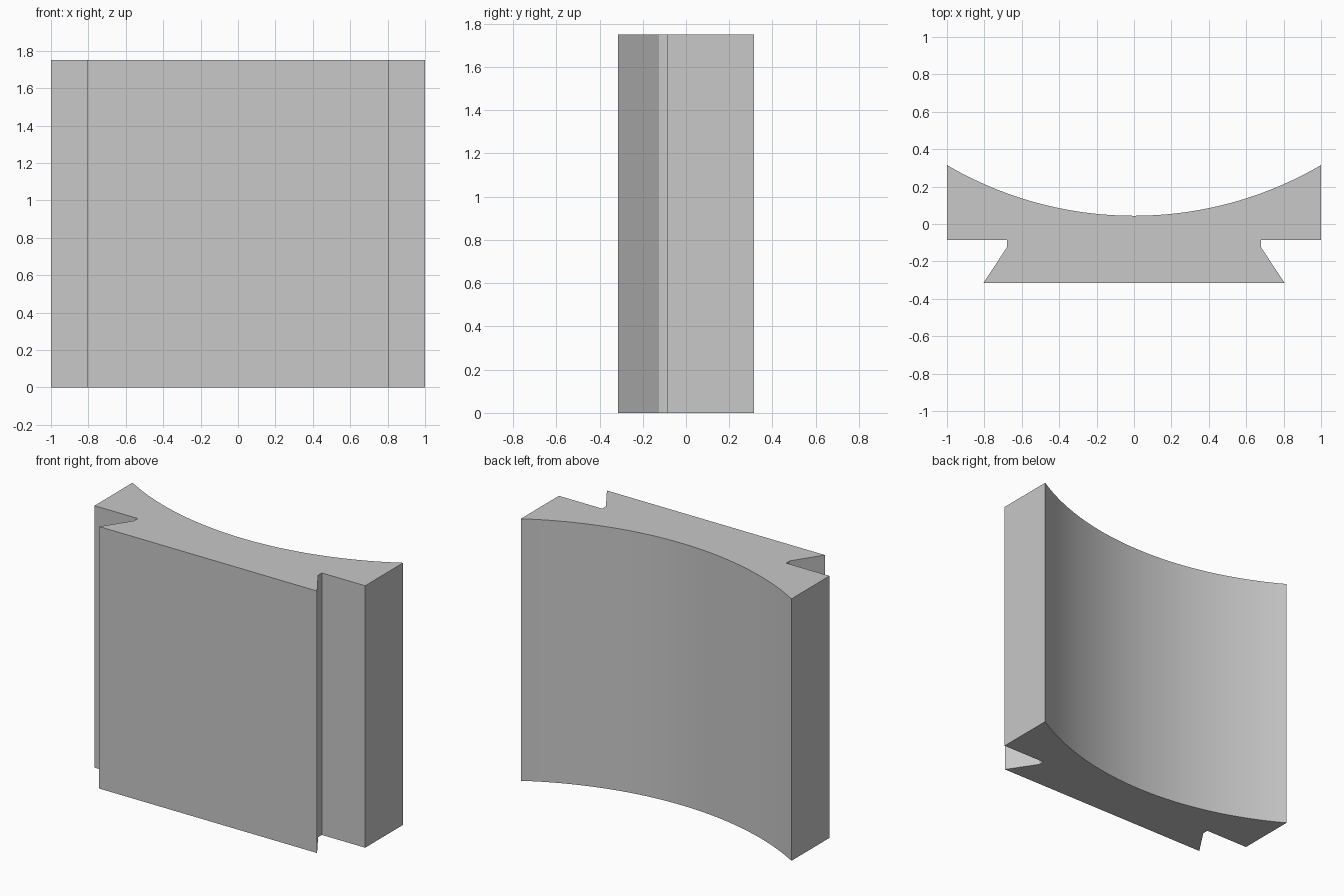
import bpy
import bmesh
import math

cube = bpy.data.objects.get("Cube")
if cube:
    bpy.data.objects.remove(cube, do_unlink=True)

HEIGHT = 1.75
HALF_WIDTH = 1.0
BACK_Y = 0.315      # tips of the concave back
HOLLOW_Y = 0.044    # deepest point of the concave back
SEGMENTS = 48

# Plain grey material
grey = bpy.data.materials.new("plain_grey")
grey.use_nodes = True
colour = (0.58, 0.58, 0.58, 1)
grey.diffuse_color = colour
grey.node_tree.nodes["Principled BSDF"].inputs["Base Color"].default_value = colour

# Dovetail side: right half of the outline, from front edge to shoulder
side = [(0.805, -0.315), (0.68, -0.126), (0.68, -0.086), (HALF_WIDTH, -0.086)]

# Concave back: circular arc through both tips and the hollow
sagitta = BACK_Y - HOLLOW_Y
radius = (HALF_WIDTH ** 2 + sagitta ** 2) / (2 * sagitta)
half_angle = math.asin(HALF_WIDTH / radius)
arc = []
for i in range(SEGMENTS + 1):
    a = half_angle * (1 - 2 * i / SEGMENTS)
    arc.append((radius * math.sin(a), HOLLOW_Y + radius * (1 - math.cos(a))))

outline = side + arc + [(-x, y) for x, y in reversed(side)]

# Extrude the outline upward
bm = bmesh.new()
base = bm.faces.new([bm.verts.new((x, y, 0)) for x, y in outline])
result = bmesh.ops.extrude_face_region(bm, geom=[base], use_keep_orig=True)
top = [v for v in result["geom"] if isinstance(v, bmesh.types.BMVert)]
bmesh.ops.translate(bm, verts=top, vec=(0, 0, HEIGHT))
bmesh.ops.recalc_face_normals(bm, faces=bm.faces)

mesh = bpy.data.meshes.new("dovetail_block")
bm.to_mesh(mesh)
bm.free()
mesh.materials.append(grey)
block = bpy.data.objects.new("dovetail_block", mesh)
bpy.context.collection.objects.link(block)

# Smooth the curved back, keep the corners sharp
bpy.ops.object.select_all(action="DESELECT")
block.select_set(True)
bpy.context.view_layer.objects.active = block
bpy.ops.object.shade_smooth_by_angle(angle=math.radians(25))
